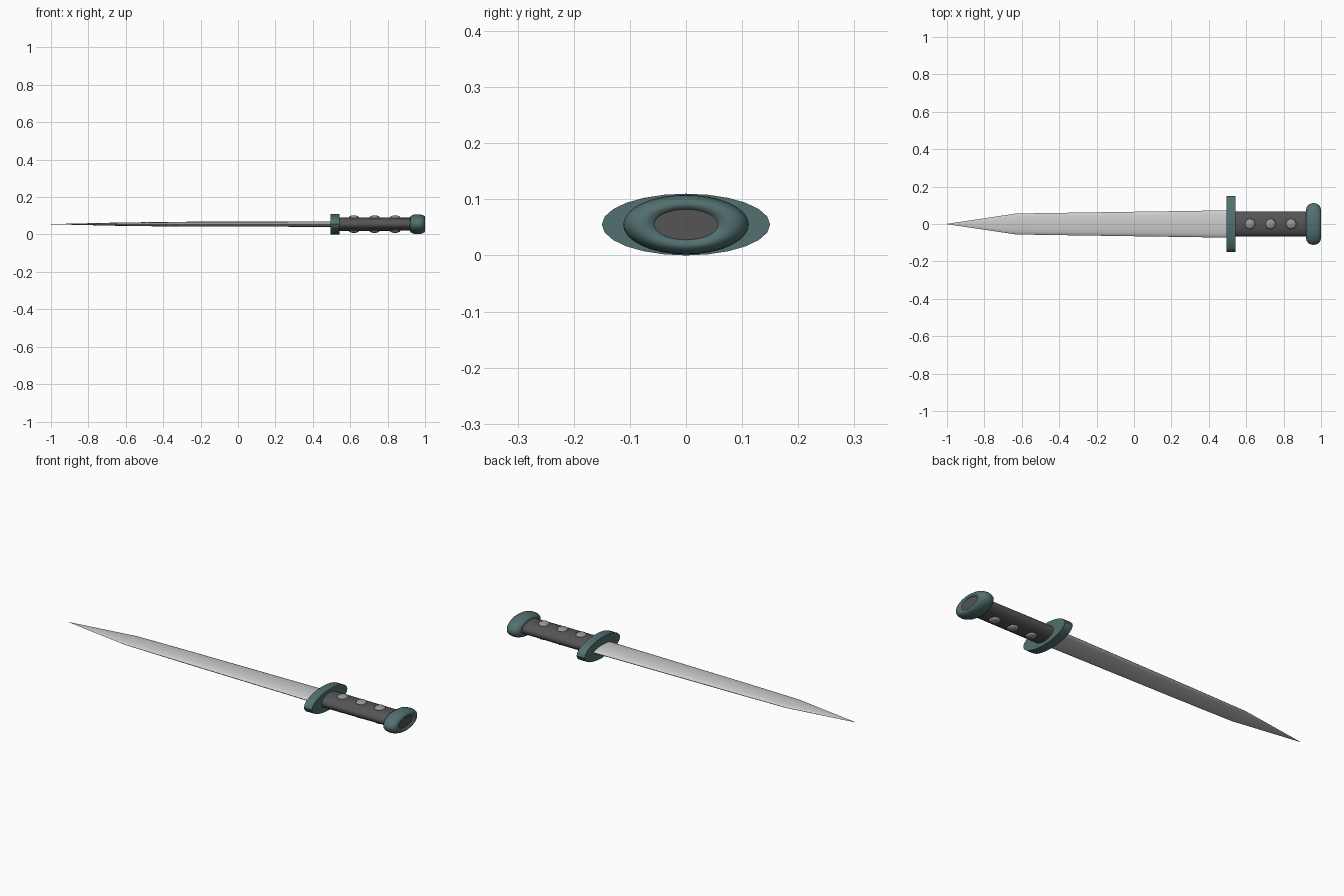
import bpy, bmesh
from math import pi, cos, sin

if "Cube" in bpy.data.objects:
    bpy.data.objects.remove(bpy.data.objects["Cube"])

ZC = 0.055  # height of the dagger's long axis


def material(name, rgb):
    m = bpy.data.materials.new(name)
    m.diffuse_color = (*rgb, 1)
    m.use_nodes = True
    m.node_tree.nodes["Principled BSDF"].inputs["Base Color"].default_value = m.diffuse_color
    return m


TEAL = material("dark_teal", (0.085, 0.16, 0.16))
DARK = material("dark_grey", (0.09, 0.09, 0.09))
STUD = material("stud_grey", (0.3, 0.3, 0.3))


def finish(obj, mat=None, angle=35):
    if mat:
        obj.data.materials.append(mat)
    bpy.ops.object.select_all(action='DESELECT')
    obj.select_set(True)
    bpy.context.view_layer.objects.active = obj
    bpy.ops.object.shade_smooth_by_angle(angle=angle * pi / 180)


def loft(name, stations, sides, mat=None, angle=35, closed=False):
    """Elliptical sections (x, half_y, half_z) joined along x."""
    bm = bmesh.new()
    rings = [[bm.verts.new((x, ry * cos(2 * pi * i / sides),
                            ZC + rz * sin(2 * pi * i / sides)))
              for i in range(sides)] for x, ry, rz in stations]
    pairs = list(zip(rings, rings[1:]))
    if closed:
        pairs.append((rings[-1], rings[0]))
    else:
        bm.faces.new(rings[0])
        bm.faces.new(rings[-1])
    for a, b in pairs:
        for i in range(sides):
            j = (i + 1) % sides
            bm.faces.new((a[i], a[j], b[j], b[i]))
    bmesh.ops.recalc_face_normals(bm, faces=bm.faces)
    me = bpy.data.meshes.new(name)
    bm.to_mesh(me)
    bm.free()
    obj = bpy.data.objects.new(name, me)
    bpy.context.collection.objects.link(obj)
    finish(obj, mat, angle)


# Blade: flattened round section tapering to a point
loft("blade", [(-1.0, 0.001, 0.0005), (-0.63, 0.056, 0.009),
               (-0.3, 0.061, 0.013), (0.51, 0.073, 0.014)], 16, None, 60)

# Oval guard plate
loft("guard", [(0.495, 0.15, 0.055), (0.542, 0.15, 0.055)], 24, TEAL)

# Grip, running through the pommel ring
loft("grip", [(0.53, 0.067, 0.037), (0.992, 0.067, 0.034)], 32, DARK)

# Pommel: flattened ring around the grip end
ring = []
for k in range(16):
    t = 2 * pi * k / 16
    r = 0.077 + 0.035 * cos(t)
    ring.append((0.96 + 0.04 * sin(t), r, r * 0.475))
loft("pommel", ring, 32, TEAL, 60, closed=True)

# Studs on both faces of the grip
for side in (1, -1):
    for n, x in enumerate((0.62, 0.73, 0.84)):
        bpy.ops.mesh.primitive_uv_sphere_add(
            segments=8, ring_count=6, radius=1, location=(x, 0, ZC + side * 0.034))
        stud = bpy.context.object
        stud.name = f"stud_{'top' if side > 0 else 'bottom'}_{n + 1}"
        stud.scale = (0.029, 0.029, 0.013)
        finish(stud, STUD, 60)
